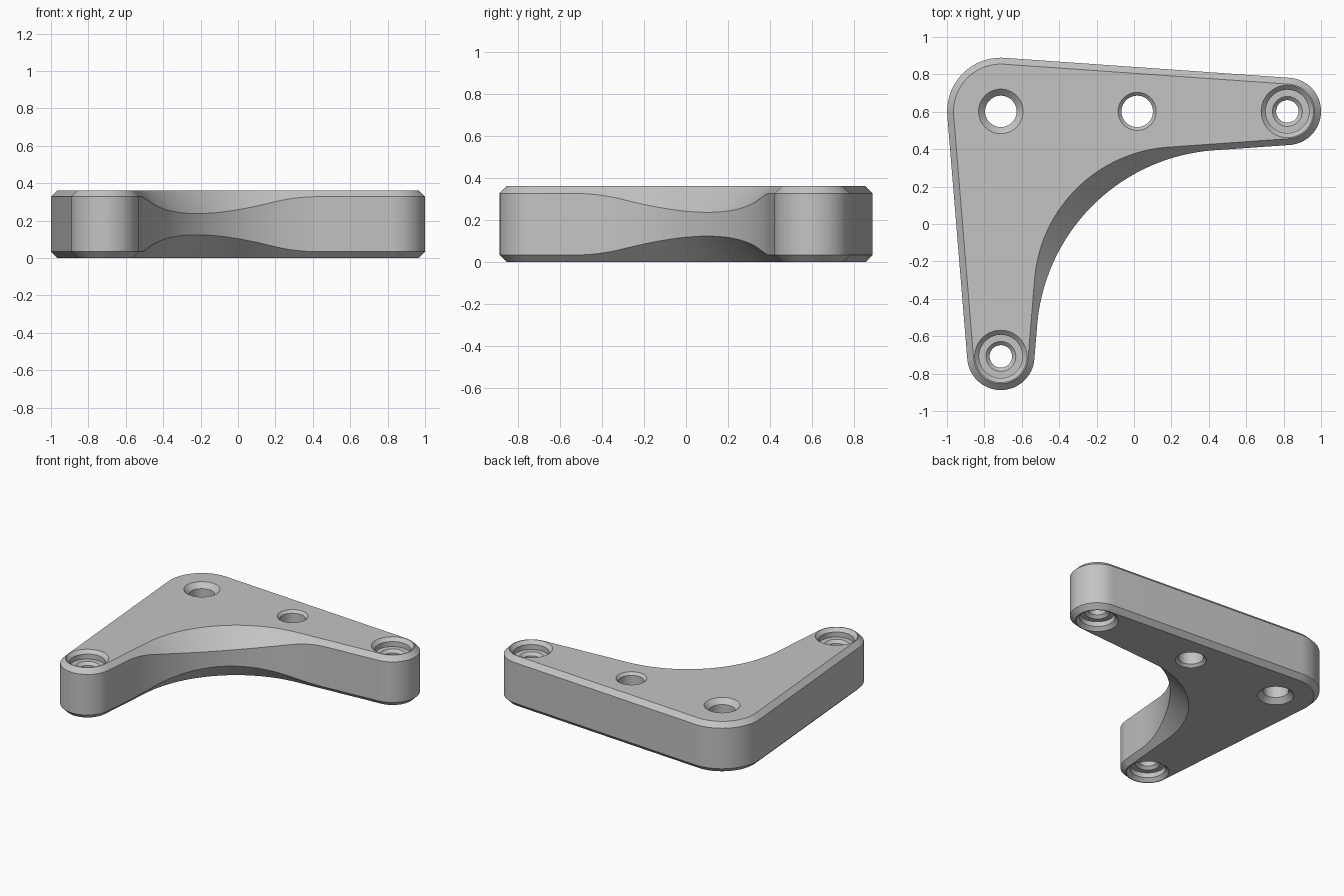
import bpy, bmesh, math
from mathutils import Vector

if "Cube" in bpy.data.objects:
    bpy.data.objects.remove(bpy.data.objects["Cube"], do_unlink=True)

HEIGHT, BEVEL = 0.362, 0.034
CORNER, ARM_X, ARM_Y = Vector((-0.712, 0.602)), Vector((0.82, 0.602)), Vector((-0.712, -0.708))
R_CORNER, R_ARM = 0.287, 0.18
R_WALL, R_TOP = 1.02, 0.77        # inner fillet at the wall and on the flat faces

grey = bpy.data.materials.new("satin_grey")
grey.use_nodes = True
grey.diffuse_color = (0.55, 0.55, 0.55, 1)
grey.node_tree.nodes["Principled BSDF"].inputs["Base Color"].default_value = grey.diffuse_color


def direction(angle):
    return Vector((math.cos(angle), math.sin(angle)))


def sweep(start, end, steps):
    return [start + (end - start) * i / steps for i in range(steps + 1)]


# Taper angles of the two arms
taper_x = math.asin((R_CORNER - R_ARM) / (ARM_X - CORNER).length)
taper_y = math.asin((R_CORNER - R_ARM) / (ARM_Y - CORNER).length)
a_up = math.pi / 2 - taper_x
a_left = math.pi + taper_y
a_in = 2 * math.pi - taper_y      # normal of the inner side of the front arm
a_low = 2 * math.pi - a_up        # normal of the inner side of the side arm
n_in, n_low = direction(a_in), direction(a_low)


def fillet_centre(radius, arm_radius):
    """Centre of the concave arc touching both inner sides."""
    p = n_in.dot(ARM_Y) + arm_radius + radius
    q = n_low.dot(ARM_X) + arm_radius + radius
    det = n_in.x * n_low.y - n_in.y * n_low.x
    return Vector(((p * n_low.y - q * n_in.y) / det, (n_in.x * q - n_low.x * p) / det))


# Wall outline paired with the matching edge of the flat face
wall, edge = [], []
for centre, radius, start, end in ((ARM_X, R_ARM, -a_up, a_up),
                                   (CORNER, R_CORNER, a_up, a_left),
                                   (ARM_Y, R_ARM, a_left, a_in)):
    for a in sweep(start, end, 32):
        wall.append(centre + direction(a) * radius)
        edge.append(centre + direction(a) * (radius - BEVEL))

f_wall = fillet_centre(R_WALL, R_ARM)
f_top = fillet_centre(R_TOP, R_ARM - BEVEL)
for a in sweep(a_in, a_low, 64):
    p = f_wall - direction(a) * R_WALL
    d = (f_top - p).normalized()
    # Past either end of the flat-face arc, the edge is the straight side
    if d.cross(n_in) < 0:
        e = p - n_in * (n_in.dot(p - ARM_Y) - R_ARM + BEVEL)
    elif n_low.cross(d) < 0:
        e = p - n_low * (n_low.dot(p - ARM_X) - R_ARM + BEVEL)
    else:
        e = f_top - d * R_TOP
    wall.append(p)
    edge.append(e)


def make_object(name, bm):
    bmesh.ops.recalc_face_normals(bm, faces=bm.faces)
    mesh = bpy.data.meshes.new(name)
    bm.to_mesh(mesh)
    bm.free()
    mesh.materials.append(grey)
    obj = bpy.data.objects.new(name, mesh)
    bpy.context.collection.objects.link(obj)
    return obj


def skin(bm, rings):
    """Join closed rings of points and cap both ends."""
    loops = [[bm.verts.new(p) for p in ring] for ring in rings]
    for low, high in zip(loops, loops[1:]):
        for i in range(len(low)):
            j = (i + 1) % len(low)
            bm.faces.new((low[i], low[j], high[j], high[i]))
    bm.faces.new(loops[0])
    bm.faces.new(loops[-1])


# Bracket body: the 45 degree bevel deepens where the inner arc cuts it
drops = [(w - e).length for w, e in zip(wall, edge)]
bm = bmesh.new()
skin(bm, [[(e.x, e.y, 0) for e in edge],
          [(w.x, w.y, d) for w, d in zip(wall, drops)],
          [(w.x, w.y, HEIGHT - d) for w, d in zip(wall, drops)],
          [(e.x, e.y, HEIGHT) for e in edge]])
bracket = make_object("corner_bracket", bm)

# Hole profiles as (depth, radius), the same from both faces
corner_hole = [(0, 0.119), (0.035, 0.084)]
middle_hole = [(0, 0.102), (0.018, 0.084)]
stepped_hole = [(0, 0.14), (0.024, 0.116), (0.06, 0.116), (0.06, 0.08), (0.08, 0.06)]

bm = bmesh.new()
for centre, profile in ((CORNER, corner_hole), (Vector((0.017, 0.602)), middle_hole),
                        (ARM_X, stepped_hole), (ARM_Y, stepped_hole)):
    half = [(-0.02, profile[0][1])] + profile
    full = half + [(HEIGHT - z, r) for z, r in reversed(half)]
    skin(bm, [[(centre.x + r * math.cos(t), centre.y + r * math.sin(t), z)
               for t in sweep(0, 2 * math.pi, 64)[:-1]] for z, r in full])
cutter = make_object("hole_cutter", bm)
cutter.hide_render = True

# Drill the holes, then shade
bpy.context.view_layer.objects.active = bracket
bracket.select_set(True)
drill = bracket.modifiers.new("holes", 'BOOLEAN')
drill.operation = 'DIFFERENCE'
drill.solver = 'EXACT'
drill.object = cutter
bpy.ops.object.modifier_apply(modifier=drill.name)
bpy.data.objects.remove(cutter, do_unlink=True)
bpy.ops.object.shade_smooth_by_angle(angle=math.radians(25))
